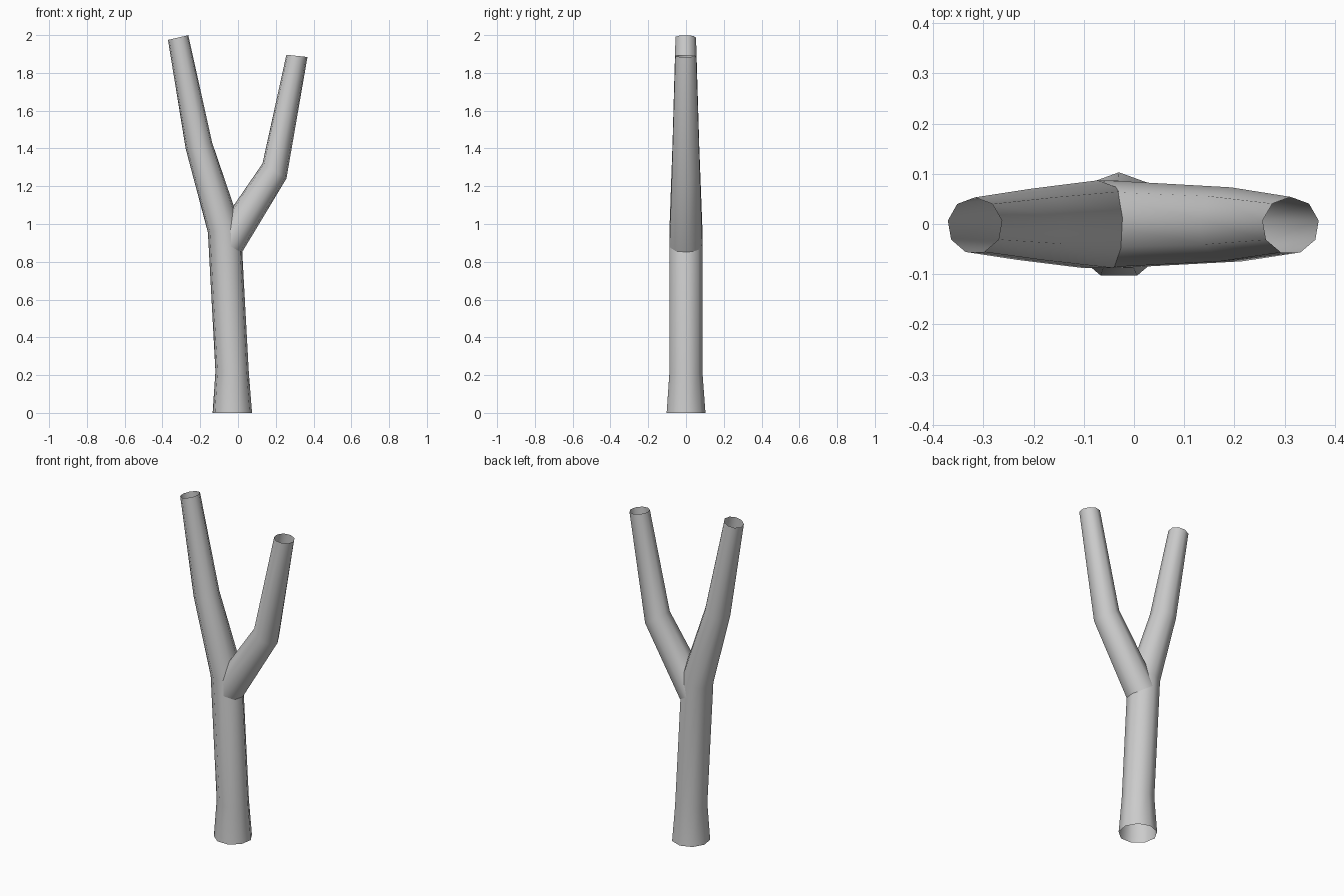
import bpy, bmesh
from math import sin, cos, pi, radians

if "Cube" in bpy.data.objects:
    bpy.data.objects.remove(bpy.data.objects["Cube"])

SIDES = 9

def tube(name, rings):
    """Open tube; each ring is (x, z, radius, tilt in degrees about y)."""
    bm = bmesh.new()
    loops = []
    for x, z, r, tilt in rings:
        t = radians(tilt)
        loop = []
        for i in range(SIDES):
            a = pi / 2 + 2 * pi * i / SIDES
            u, v = r * cos(a), r * sin(a)
            loop.append(bm.verts.new((x + u * cos(t), v - 0.003, z + u * sin(t))))
        loops.append(loop)
    for lo, hi in zip(loops, loops[1:]):
        for i in range(SIDES):
            j = (i + 1) % SIDES
            bm.faces.new((lo[i], lo[j], hi[j], hi[i])).smooth = True
    me = bpy.data.meshes.new(name)
    bm.to_mesh(me)
    bm.free()
    ob = bpy.data.objects.new(name, me)
    bpy.context.collection.objects.link(ob)
    return ob

# Trunk running on into the left limb
tube("trunk", [
    (-0.030, 0.000, 0.106, 0),
    (-0.031, 0.215, 0.090, -3),
    (-0.072, 0.970, 0.090, 10),
    (-0.207, 1.415, 0.073, 13),
    (-0.317, 1.987, 0.056, 13),
])

# Right limb, pushed into the trunk
tube("right_branch", [
    (-0.056, 0.893, 0.090, -31),
    (0.193, 1.280, 0.076, -32),
    (0.312, 1.890, 0.057, -6),
])
